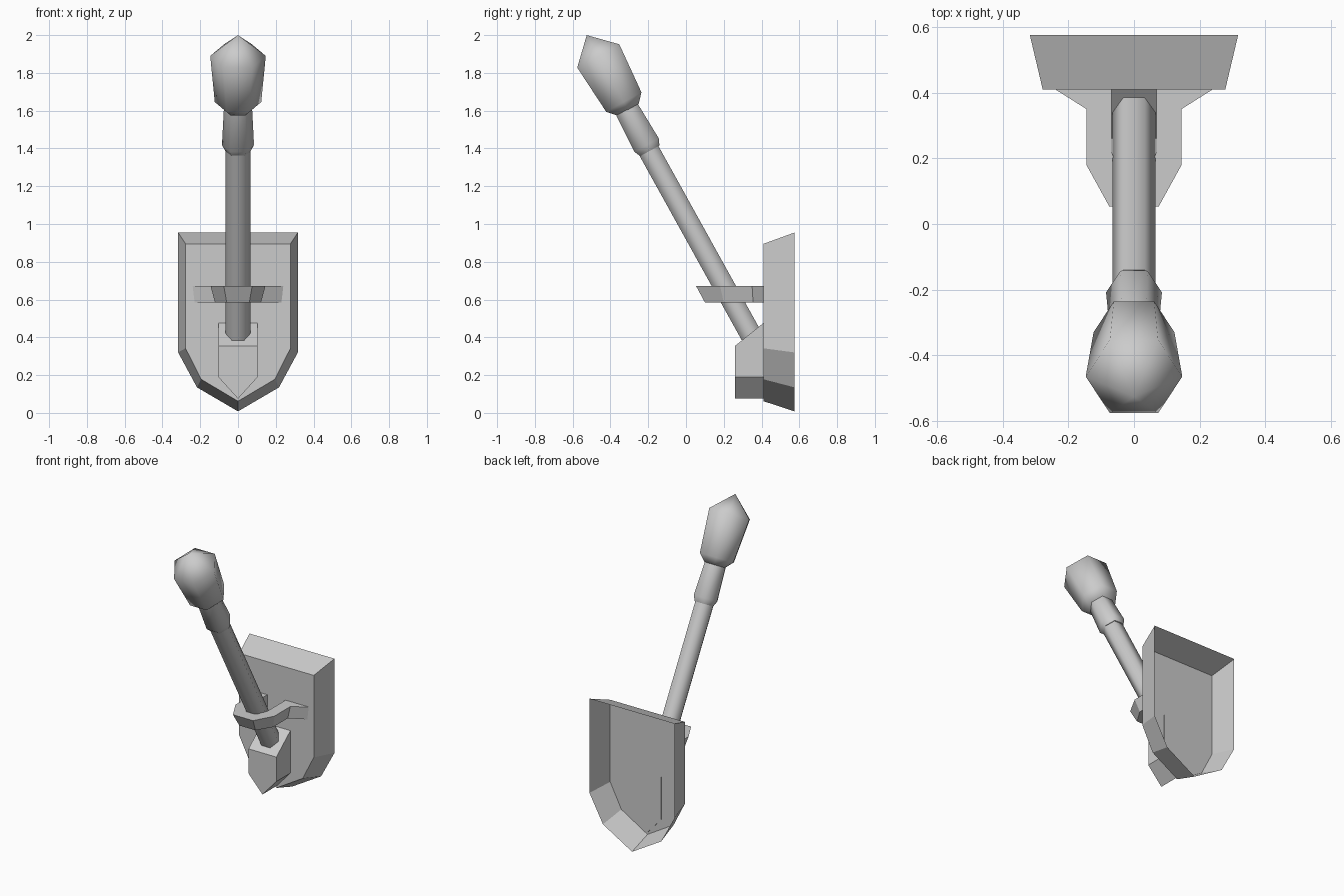
import bpy, math
from mathutils import Vector

cube = bpy.data.objects.get("Cube")
if cube:
    bpy.data.objects.remove(cube)

grey = bpy.data.materials.new("plain_grey")
grey.use_nodes = True
colour = (0.6, 0.6, 0.6, 1)
grey.diffuse_color = colour
grey.node_tree.nodes["Principled BSDF"].inputs["Base Color"].default_value = colour


def mirrored(half):
    """Complete a half outline across x = 0, sharing any points on the axis."""
    return half + [(-x, v) for x, v in reversed(half) if x > 0]


def loft(name, rings, cap_start=False, cap_end=False, closed=True, smooth=0):
    """Skin a list of equal point loops with quads."""
    n = len(rings[0])
    verts = [p for ring in rings for p in ring]
    faces = []
    for r in range(len(rings) - 1):
        for i in range(n if closed else n - 1):
            j = (i + 1) % n
            faces.append((r * n + i, r * n + j, (r + 1) * n + j, (r + 1) * n + i))
    if cap_start:
        faces.append(tuple(reversed(range(n))))
    if cap_end:
        faces.append(tuple(range(len(verts) - n, len(verts))))
    mesh = bpy.data.meshes.new(name)
    mesh.from_pydata(verts, [], faces)
    mesh.materials.append(grey)
    obj = bpy.data.objects.new(name, mesh)
    bpy.context.collection.objects.link(obj)
    bpy.ops.object.select_all(action='DESELECT')
    obj.select_set(True)
    bpy.context.view_layer.objects.active = obj
    bpy.ops.object.mode_set(mode='EDIT')
    bpy.ops.mesh.select_all(action='SELECT')
    bpy.ops.mesh.remove_doubles(threshold=0.0005)
    bpy.ops.mesh.normals_make_consistent(inside=False)
    bpy.ops.object.mode_set(mode='OBJECT')
    if smooth:
        bpy.ops.object.shade_smooth_by_angle(angle=math.radians(smooth))
    return obj


# Shield-shaped wall plate: a shallow tray, open towards the wall
front = mirrored([(0, .062), (.195, .178), (.278, .342), (.278, .895)])
rim = mirrored([(0, .008), (.217, .135), (.317, .32), (.317, .955)])
plate = loft("wall_plate", [[(x, .41, z) for x, z in front],
                            [(x, .575, z) for x, z in rim]], cap_start=True)

# Pointed socket block with a sloping top
socket = mirrored([(0, .075), (.104, .19), (.104, .355)])
socket_back = mirrored([(0, .075), (.104, .19), (.104, .48)])
loft("socket_block", [[(x, .26, z) for x, z in socket],
                      [(x, .415, z) for x, z in socket_back]],
     cap_start=True, cap_end=True)

# Bracket: flared band around the handle, narrower underneath
top_outer = mirrored([(.24, .41), (.145, .35), (.145, .18), (.075, .053)])
low_outer = mirrored([(.23, .41), (.122, .355), (.122, .2), (.06, .1)])
inner = mirrored([(.068, .41), (.068, .33), (.068, .22), (.04, .14)])
high, low = .672, .585
loops = [(top_outer, high), (inner, high), (inner, low), (low_outer, low), (top_outer, high)]
loft("bracket", [[(x, y, z) for x, y in loop] for loop, z in loops], closed=False)

# Torch parts: hexagonal rings strung along one leaning axis
origin = Vector((0, -.195, 1.385))
axis = Vector((0, -.485, .875)).normalized()
across = Vector((0, axis.z, -axis.y))


def turned(name, profile, offset=0, cap_end=False):
    rings = []
    for along, radius in profile:
        centre = origin + axis * along + across * offset
        angles = [math.radians(60 * k) for k in range(6)]
        rings.append([centre + Vector((radius * math.cos(a), 0, 0))
                      + across * radius * math.sin(a) for a in angles])
    return loft(name, rings, cap_start=True, cap_end=cap_end, smooth=62)


turned("handle", [(-1.114, .065), (.02, .065)], cap_end=True)
turned("collar", [(0, .067), (.035, .085), (.25, .075)], offset=.004, cap_end=True)
turned("torch_head", [(.247, .075), (.293, .123), (.572, .147), (.698, 0)], offset=.009)
